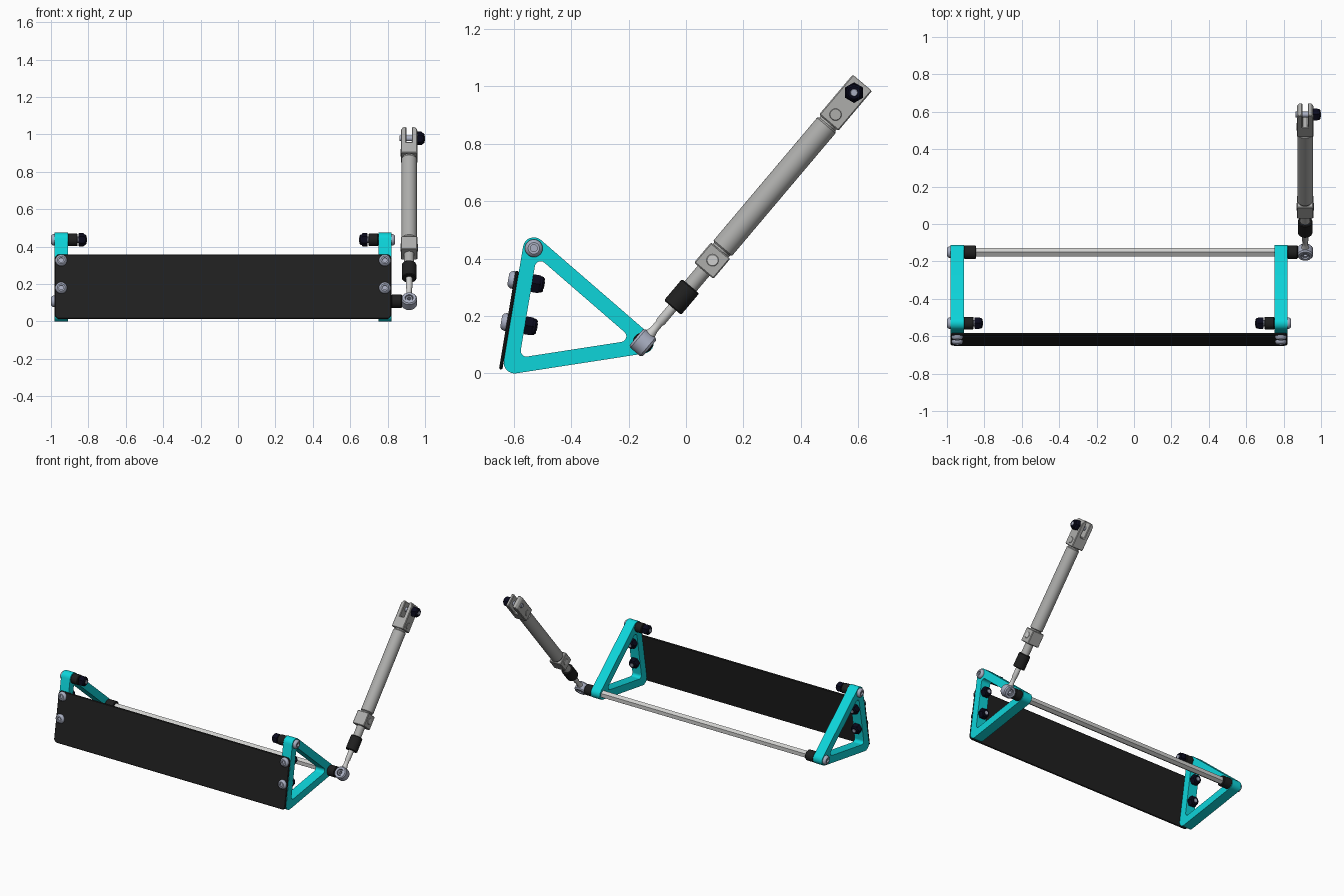
import bpy, bmesh, math
from mathutils import Vector, Matrix

cube = bpy.data.objects.get("Cube")
if cube:
    bpy.data.objects.remove(cube)


def material(name, r, g, b):
    m = bpy.data.materials.new(name)
    m.use_nodes = True
    m.diffuse_color = (r, g, b, 1)
    m.node_tree.nodes["Principled BSDF"].inputs["Base Color"].default_value = (r, g, b, 1)
    return m


CYAN = material("cyan", 0.004, 0.66, 0.70)
BLACK = material("black", 0.014, 0.014, 0.014)
NAVY = material("dark navy", 0.003, 0.003, 0.012)
STEEL = material("blue steel", 0.40, 0.43, 0.54)
GREY = material("grey", 0.42, 0.42, 0.41)
SILVER = material("silver", 0.62, 0.62, 0.61)


def frame(origin, direction):
    # Local z follows the direction, local x stays on world x where possible
    z = Vector(direction).normalized()
    x = Vector((0, 0, 1)) if abs(z.x) > 0.9 else Vector((1, 0, 0))
    y = z.cross(x)
    m = Matrix((x, y, z)).transposed().to_4x4()
    m.translation = origin
    return m


def finish(name, bm, mat, matrix=None, smooth=True):
    bmesh.ops.recalc_face_normals(bm, faces=bm.faces)
    me = bpy.data.meshes.new(name)
    bm.to_mesh(me)
    bm.free()
    ob = bpy.data.objects.new(name, me)
    bpy.context.collection.objects.link(ob)
    me.materials.append(mat)
    if matrix:
        ob.matrix_world = matrix
    if smooth:
        bpy.ops.object.select_all(action='DESELECT')
        ob.select_set(True)
        bpy.context.view_layer.objects.active = ob
        bpy.ops.object.shade_smooth_by_angle(angle=math.radians(35))
    return ob


def turned(name, profile, origin, direction, mat, sides=24, closed=False):
    # Revolve (radius, height) points around the direction
    bm = bmesh.new()
    rings = [[bm.verts.new((r * math.cos(math.tau * i / sides),
                            r * math.sin(math.tau * i / sides), h))
              for i in range(sides)] for r, h in profile]
    pairs = list(zip(rings, rings[1:]))
    if closed:
        pairs.append((rings[-1], rings[0]))
    else:
        bm.faces.new(rings[0])
        bm.faces.new(rings[-1])
    for a, b in pairs:
        for i in range(sides):
            j = (i + 1) % sides
            bm.faces.new((a[i], a[j], b[j], b[i]))
    return finish(name, bm, mat, frame(origin, direction), sides > 8)


def rod(name, radius, start, end, origin, direction, mat, sides=24):
    c = 0.1 * radius
    return turned(name, [(radius - c, start), (radius, start + c), (radius, end - c),
                         (radius - c, end)], origin, direction, mat, sides)


def prism(name, outline, depth, matrix, mat):
    # Extrude a local x-z outline across local y
    bm = bmesh.new()
    a, b = [[bm.verts.new((x, y, z)) for x, z in outline] for y in (-depth, depth)]
    bm.faces.new(a)
    bm.faces.new(b)
    for i in range(len(a)):
        j = (i + 1) % len(a)
        bm.faces.new((a[i], a[j], b[j], b[i]))
    ob = finish(name, bm, mat, matrix, False)
    bev = ob.modifiers.new("edge_bevel", 'BEVEL')
    bev.width = 0.004
    return ob


def screw_head(name, origin, direction):
    turned(name, [(0.031, 0), (0.031, 0.007), (0.027, 0.015), (0.02, 0.02),
                  (0.012, 0.02), (0.012, 0.009)], origin, direction, STEEL)


def lock_nut(name, origin, direction):
    turned(name, [(0.034, 0), (0.036, 0.004), (0.036, 0.025), (0.032, 0.03)],
           origin, direction, NAVY, 6)
    turned(name + "_collar", [(0.029, 0.028), (0.028, 0.036), (0.022, 0.042)],
           origin, direction, NAVY)
    rod(name + "_bolt_tip", 0.013, 0, 0.044, origin, direction, STEEL, 16)


# Triangular side brackets: rounded outline and hole share the same arc angles
FRONT, REAR, TOP = [Vector(p) for p in ((-0.597, 0.038), (-0.15, 0.107), (-0.53, 0.436))]
R, WALL, HOLE_R, STEPS = 0.038, 0.052, 0.02, 8


def bracket(name, x0, x1):
    outer, inner = [], []
    corners = [FRONT, REAR, TOP]
    for k, c in enumerate(corners):
        d_in = (c - corners[k - 1]).normalized()
        d_out = (corners[(k + 1) % 3] - c).normalized()
        bis = (d_out - d_in).normalized()
        half = math.acos(-d_in.dot(d_out)) / 2
        hole = c + bis * ((WALL - R + HOLE_R) / math.sin(half))
        a0 = math.atan2(-d_in.x, d_in.y)
        sweep = math.pi - 2 * half
        for s in range(STEPS + 1):
            a = a0 + sweep * s / STEPS
            n = Vector((math.cos(a), math.sin(a)))
            outer.append(c + n * R)
            inner.append(hole + n * HOLE_R)
    bm = bmesh.new()
    loops = [[bm.verts.new((x, p.x, p.y)) for p in pts]
             for x, pts in ((x0, outer), (x1, outer), (x1, inner), (x0, inner))]
    n = len(outer)
    for k in range(4):
        a, b = loops[k], loops[(k + 1) % 4]
        for i in range(n):
            j = (i + 1) % n
            bm.faces.new((a[i], a[j], b[j], b[i]))
    finish(name, bm, CYAN)


# Blade plate leaning along the front edges of the brackets
lean = (TOP - FRONT).normalized()
UP = Vector((0, lean.x, lean.y))
BACK = Vector((0, lean.y, -lean.x))
base = Vector((0, FRONT.x, FRONT.y)) - BACK * R
w, lo, hi, c = 0.90, -0.032, 0.316, 0.015
plate = [(-w + c, lo), (w - c, lo), (w, lo + c), (w, hi - c),
         (w - c, hi), (-w + c, hi), (-w, hi - c), (-w, lo + c)]
prism("blade_plate", plate, 0.006,
      frame(base - BACK * 0.006 + Vector((-0.08, 0, 0)), UP), BLACK)

# Brackets with their plate screws and top bolts
for side, x_out, x_in in (("right", -0.98, -0.91), ("left", 0.82, 0.75)):
    inward = Vector((1 if x_in > x_out else -1, 0, 0))
    bracket(side + "_bracket", min(x_out, x_in), max(x_out, x_in))
    mid = Vector(((x_out + x_in) / 2, 0, 0))
    for label, height in (("upper", 0.283), ("lower", 0.134)):
        spot = base + mid + UP * height
        screw_head(f"{side}_{label}_plate_screw", spot - BACK * 0.012, -BACK)
        lock_nut(f"{side}_{label}_plate_nut", spot + BACK * WALL, BACK)
    top_out = Vector((x_out, TOP.x, TOP.y))
    top_in = Vector((x_in, TOP.x, TOP.y))
    screw_head(side + "_top_screw", top_out, -inward)
    rod(side + "_top_spacer", 0.034, 0, 0.052, top_in, inward, BLACK)
    rod(side + "_top_bolt", 0.018, 0.05, 0.065, top_in, inward, STEEL, 16)
    lock_nut(side + "_top_nut", top_in + inward * 0.058, inward)

# Cross bar between the rear corners
X = Vector((1, 0, 0))
rear = Vector((0, REAR.x, REAR.y))
rod("cross_bar", 0.026, -0.88, 0.76, rear, X, SILVER, 6)
rod("cross_bar_spacer", 0.036, -0.91, -0.845, rear, X, BLACK)
screw_head("cross_bar_screw", rear - X * 0.98, -X)
rod("arm_spacer", 0.036, 0.82, 0.876, rear, X, BLACK)

# Rod end: ring, ball and shank
ARM = Vector((0, 0.645, 0.764)).normalized()
pivot = Vector((0.915, REAR.x, REAR.y))
ring_axis = ARM.cross(X)
turned("rod_end_ring", [(0.022, -0.03), (0.036, -0.03), (0.042, -0.022), (0.042, 0.022),
                        (0.036, 0.03), (0.022, 0.03)], pivot, ring_axis, STEEL, 32, True)
turned("rod_end_ball", [(0.01, -0.024), (0.018, -0.024), (0.026, 0), (0.018, 0.024),
                        (0.01, 0.024)], pivot, ring_axis, STEEL, 24, True)
turned("rod_end_shank", [(0.02, 0.036), (0.014, 0.06), (0.014, 0.09), (0.017, 0.095),
                         (0.017, 0.18)], pivot, ARM, SILVER)
rod("arm_coupler", 0.039, 0.16, 0.257, pivot, ARM, BLACK)

# Strut cylinder with necked ends
turned("strut_cylinder", [(0.027, 0.25), (0.027, 0.34), (0.036, 0.35), (0.036, 0.427),
                          (0.042, 0.432), (0.042, 0.99), (0.036, 0.996), (0.036, 1.02)],
       pivot, ARM, GREY, 32)

# Lower block and upper fork
h = 0.044
arm_frame = frame(pivot, ARM)
prism("lower_block", [(-h, 0.328), (h, 0.328), (h, 0.42), (-h, 0.42)], h, arm_frame, GREY)
s, tip, floor = 0.015, 1.185, 1.08
prism("upper_fork", [(-h, 1.003), (h, 1.003), (h, tip - 0.02), (h - 0.012, tip), (s, tip),
                     (s, floor), (-s, floor), (-s, tip), (-h + 0.012, tip),
                     (-h, tip - 0.02)], h, arm_frame, GREY)
rod("lower_block_pin", 0.021, -h - 0.003, h + 0.003, pivot + ARM * 0.376, X, SILVER)
rod("fork_cross_pin", 0.021, -h - 0.002, h + 0.002, pivot + ARM * 1.04, X, GREY)

# Fork bolt and nut
bolt = pivot + ARM * 1.14
rod("fork_bolt", 0.015, -h - 0.008, h + 0.01, bolt, X, STEEL)
lock_nut("fork_nut", bolt + X * (h - 0.003), X)
